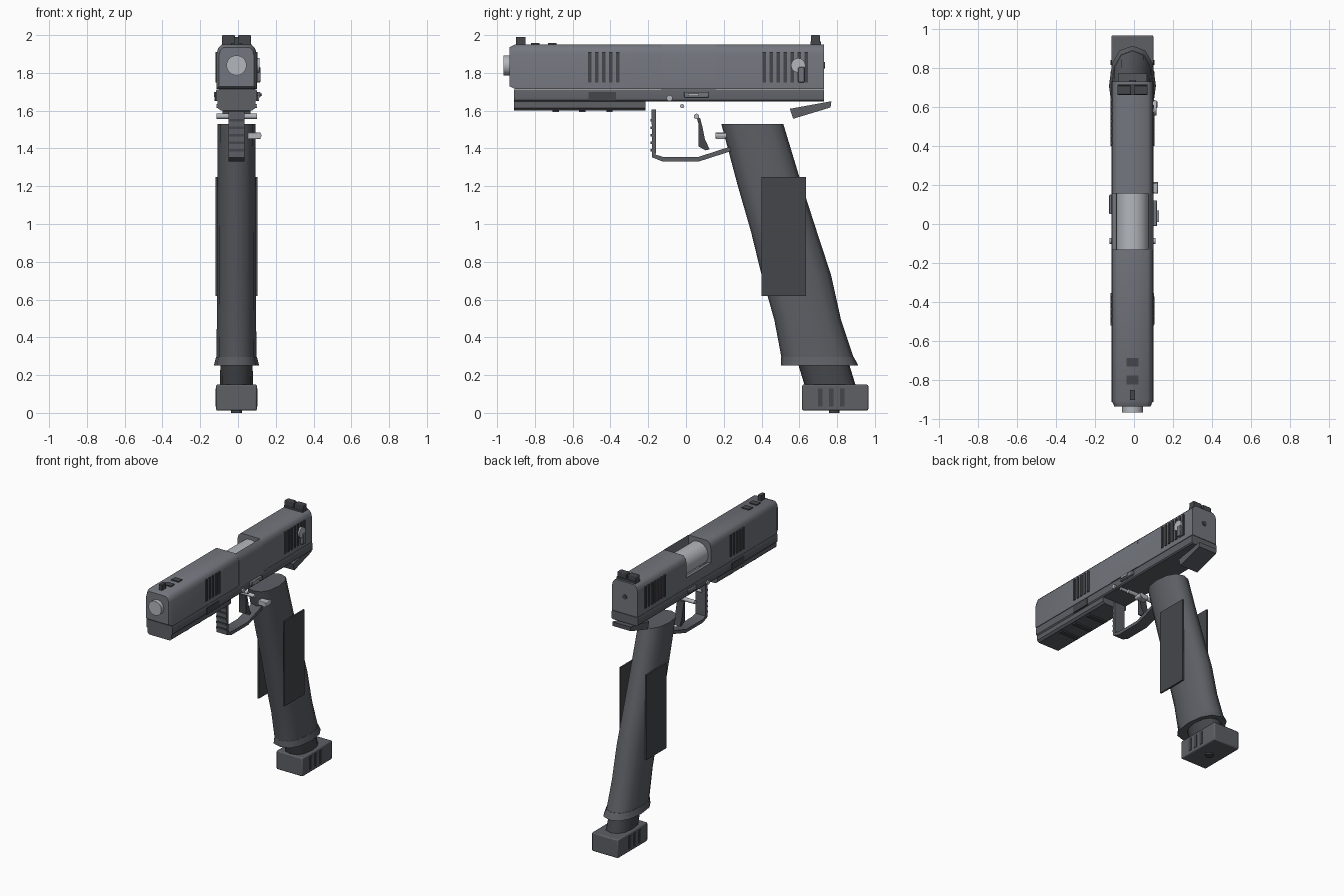
import bpy, bmesh
from math import radians, cos, sin, pi
from mathutils import Vector

if "Cube" in bpy.data.objects:
    bpy.data.objects.remove(bpy.data.objects["Cube"])

CX = -0.008  # symmetry plane of the main body


def material(name, r, g, b):
    m = bpy.data.materials.new(name)
    m.diffuse_color = (r, g, b, 1)
    m.use_nodes = True
    m.node_tree.nodes["Principled BSDF"].inputs["Base Color"].default_value = m.diffuse_color
    return m


STEEL = material("slide_steel", .17, .18, .205)
POLYMER = material("frame_polymer", .11, .115, .13)
RUBBER = material("dark_rubber", .06, .062, .07)
BRIGHT = material("bright_steel", .45, .47, .5)


def finish(name, bm, mat, angle=35, bevel=0):
    bmesh.ops.recalc_face_normals(bm, faces=bm.faces[:])
    me = bpy.data.meshes.new(name)
    bm.to_mesh(me)
    bm.free()
    me.materials.append(mat)
    me.shade_smooth()
    me.set_sharp_from_angle(angle=radians(angle))
    ob = bpy.data.objects.new(name, me)
    bpy.context.collection.objects.link(ob)
    if bevel:
        m = ob.modifiers.new("bevel", 'BEVEL')
        m.width, m.segments = bevel, 2
    return ob


def loft(name, rings, mat=POLYMER, angle=35, bevel=0):
    """Skin a list of equal rings and cap both ends."""
    bm = bmesh.new()
    vs = [[bm.verts.new(p) for p in r] for r in rings]
    n = len(vs[0])
    for a, b in zip(vs, vs[1:]):
        for i in range(n):
            bm.faces.new((a[i], a[(i + 1) % n], b[(i + 1) % n], b[i]))
    bm.faces.new(vs[0])
    bm.faces.new(vs[-1])
    return finish(name, bm, mat, angle, bevel)


def box(name, x, y, z, mat=POLYMER, bevel=0, angle=35):
    ring = lambda h: [(x[0], y[0], h), (x[1], y[0], h), (x[1], y[1], h), (x[0], y[1], h)]
    return loft(name, [ring(z[0]), ring(z[1])], mat, angle, bevel)


def side_profile(name, pts, half, mat=POLYMER):
    """Outline in (y, z) given a thickness across x."""
    return loft(name, [[(CX + s * half, y, z) for y, z in pts] for s in (-1, 1)], mat)


def rod(name, axis, a, b, u, v, r, mat=BRIGHT, n=20):
    """Cylinder along an axis from a to b; u, v are the other two coordinates."""
    rings = []
    for t in (a, b):
        ring = []
        for i in range(n):
            p, q = u + r * cos(2 * pi * i / n), v + r * sin(2 * pi * i / n)
            ring.append({'x': (t, p, q), 'y': (p, t, q), 'z': (p, q, t)}[axis])
        rings.append(ring)
    return loft(name, rings, mat)


def section(half_pts, y, zc=1.83, s=1.0):
    """Mirror a half section in (x, z) into a ring at y."""
    full = half_pts + [(-x, z) for x, z in reversed(half_pts)]
    return [(CX + x * s, y, zc + (z - zc) * s) for x, z in full]


# slide, split around the ejection port
SL = [(.105, 1.715), (.105, 1.90), (.098, 1.93), (.078, 1.95)]
loft("slide_front", [section(SL, -.935, s=.88), section(SL, -.905), section(SL, -.13)], STEEL, 60)
loft("slide_rear", [section(SL, .155), section(SL, .73)], STEEL, 60)
loft("port_wall_right", [[(.072, y, 1.715), (.1, y, 1.715), (.1, y, 1.9), (.09, y, 1.93), (.072, y, 1.95)]
                         for y in (-.13, .155)], STEEL, 60)
box("port_wall_left", (-.113, -.088), (-.13, .155), (1.715, 1.79), STEEL)
box("port_floor", (-.1, .09), (-.13, .155), (1.71, 1.74), STEEL)
rod("barrel_chamber", 'y', -.13, .155, CX, 1.84, .083, BRIGHT, 32)
rod("muzzle", 'y', -.965, -.9, CX, 1.84, .053, BRIGHT, 32)
rod("rear_plate_pin", 'y', .72, .735, CX, 1.84, .018, RUBBER)

# slide serrations on both sides
for s, side in ((-1, "left"), (1, "right")):
    for group, y0, count in (("front", -.51, 5), ("rear", .415, 7)):
        for i in range(count):
            y, x = y0 + .037 * i, CX + s * .105
            box(f"serration_{group}_{side}_{i}", (x - .006, x + .006), (y - .009, y + .009), (1.75, 1.91), RUBBER)

# sights and top blocks
box("front_sight", (CX - .013, CX + .013), (-.9, -.85), (1.94, 1.99), RUBBER)
box("front_sight_base", (CX - .03, CX + .03), (-.82, -.775), (1.94, 1.957), RUBBER)
box("top_block", (CX - .03, CX + .03), (-.73, -.685), (1.94, 1.957), RUBBER)
box("rear_sight_base", (CX - .077, CX + .077), (.66, .715), (1.94, 1.965), RUBBER)
for s, side in ((-1, "left"), (1, "right")):
    x = CX + s * .042
    box(f"rear_sight_post_{side}", (x - .035, x + .035), (.662, .71), (1.96, 2.0), RUBBER, .005)

# frame and dust cover
FR = [(.1, 1.648), (.108, 1.656), (.108, 1.705), (.104, 1.712)]
loft("frame_rail", [section(FR, -.91), section(FR, .73)])
DC = [(.085, 1.602), (.1, 1.615), (.1, 1.65)]
loft("dust_cover", [section(DC, -.91), section(DC, -.215)])
for i, y in enumerate((-.69, -.55, -.405)):
    box(f"rail_rib_{i}", (CX - .075, CX + .075), (y - .017, y + .017), (1.592, 1.61), RUBBER)
for s, side in ((-1, "left"), (1, "right")):
    x = CX + s * .107
    box(f"frame_panel_{side}", (x - .006, x + .006), (-.515, -.37), (1.652, 1.698), RUBBER)

# controls and pins
rod("takedown_pin", 'x', -.125, .11, -.087, 1.666, .016)
rod("frame_pin", 'x', -.115, .1, -.02, 1.624, .011)
rod("trigger_pin", 'x', -.115, .1, .055, 1.57, .014)
box("slide_stop", (.09, .118), (-.01, .12), (1.67, 1.70), STEEL, .004)
box("slide_stop_tab", (.11, .127), (.01, .07), (1.678, 1.692), BRIGHT)
box("slide_stop_left", (-.127, -.105), (.05, .15), (1.67, 1.70), STEEL, .004)
rod("safety_hub", 'x', .09, .114, .594, 1.84, .038, BRIGHT, 24)
box("safety_lever", (.09, .12), (.594, .628), (1.75, 1.83), STEEL, .004)
rod("magazine_button_stem", 'y', .155, .215, .108, 1.468, .016)
box("magazine_button", (.05, .12), (.16, .21), (1.45, 1.485), BRIGHT, .004)

# beavertail under the slide
side_profile("beavertail", [(.55, 1.61), (.77, 1.65), (.765, 1.617), (.567, 1.557)], .075)

# trigger guard, bent from a flat strip
path = [(-.17, 1.605), (-.17, 1.36), (-.125, 1.344), (.07, 1.344), (.25, 1.402)]
outer, inner = [], []
for i, p in enumerate(path):
    p = Vector(p)
    a = (p - Vector(path[i - 1])).normalized() if i else None
    b = (Vector(path[i + 1]) - p).normalized() if i < len(path) - 1 else None
    a, b = a or b, b or a
    n = (Vector((-a.y, a.x)) + Vector((-b.y, b.x))).normalized()
    outer.append(p - n * .012)
    inner.append(p + n * .012)
loft("trigger_guard", [[(CX - .042, *o), (CX + .042, *o), (CX + .042, *k), (CX - .042, *k)]
                       for o, k in zip(outer, inner)])
for i in range(5):
    z = 1.39 + i * .04
    box(f"guard_ridge_{i}", (CX - .04, CX + .04), (-.187, -.178), (z - .007, z + .007), RUBBER)

# curved trigger
side_profile("trigger", [(.055, 1.57), (.066, 1.53), (.066, 1.41), (.105, 1.39), (.125, 1.395),
                         (.1, 1.45), (.088, 1.51), (.075, 1.56)], .028, RUBBER)

# grip: rounded rings given by height, front y, back y and half width
OCT = [(0, 1), (.55, .88), (.87, .55), (1, 0), (.87, -.58), (.55, -.9)]
OCT = OCT + [(0, -1)] + [(-x, y) for x, y in reversed(OCT[1:])]


def ring(z, y0, y1, w):
    return [(CX + x * w, (y0 + y1) / 2 + y * (y1 - y0) / 2, z) for x, y in OCT]


loft("grip", [ring(*r) for r in ((1.53, .187, .515, .1), (1.21, .272, .612, .101), (.956, .345, .694, .102),
                                 (.73, .40, .768, .102), (.495, .467, .82, .104), (.29, .506, .888, .106))],
     POLYMER, 60)
loft("magwell_flare", [ring(.297, .504, .888, .108), ring(.25, .503, .912, .12)], POLYMER, 60)
for s, side in ((-1, "left"), (1, "right")):
    x = CX + s * .106
    box(f"grip_panel_{side}", (x - .006, x + .006), (.40, .635), (.62, 1.25), RUBBER)

# magazine and base pad
loft("magazine", [ring(.27, .59, .86, .085), ring(.14, .63, .9, .088)], RUBBER, 60)
box("base_pad", (CX - .108, CX + .108), (.615, .965), (.012, .15), POLYMER, .008)
rod("base_pad_button", 'z', 0, .03, CX, .785, .028, RUBBER)
for s, side in ((-1, "left"), (1, "right")):
    for i, y in enumerate((.71, .768, .826)):
        x = CX + s * .107
        box(f"base_pad_rib_{side}_{i}", (x - .005, x + .005), (y - .012, y + .012), (.035, .13), RUBBER)
